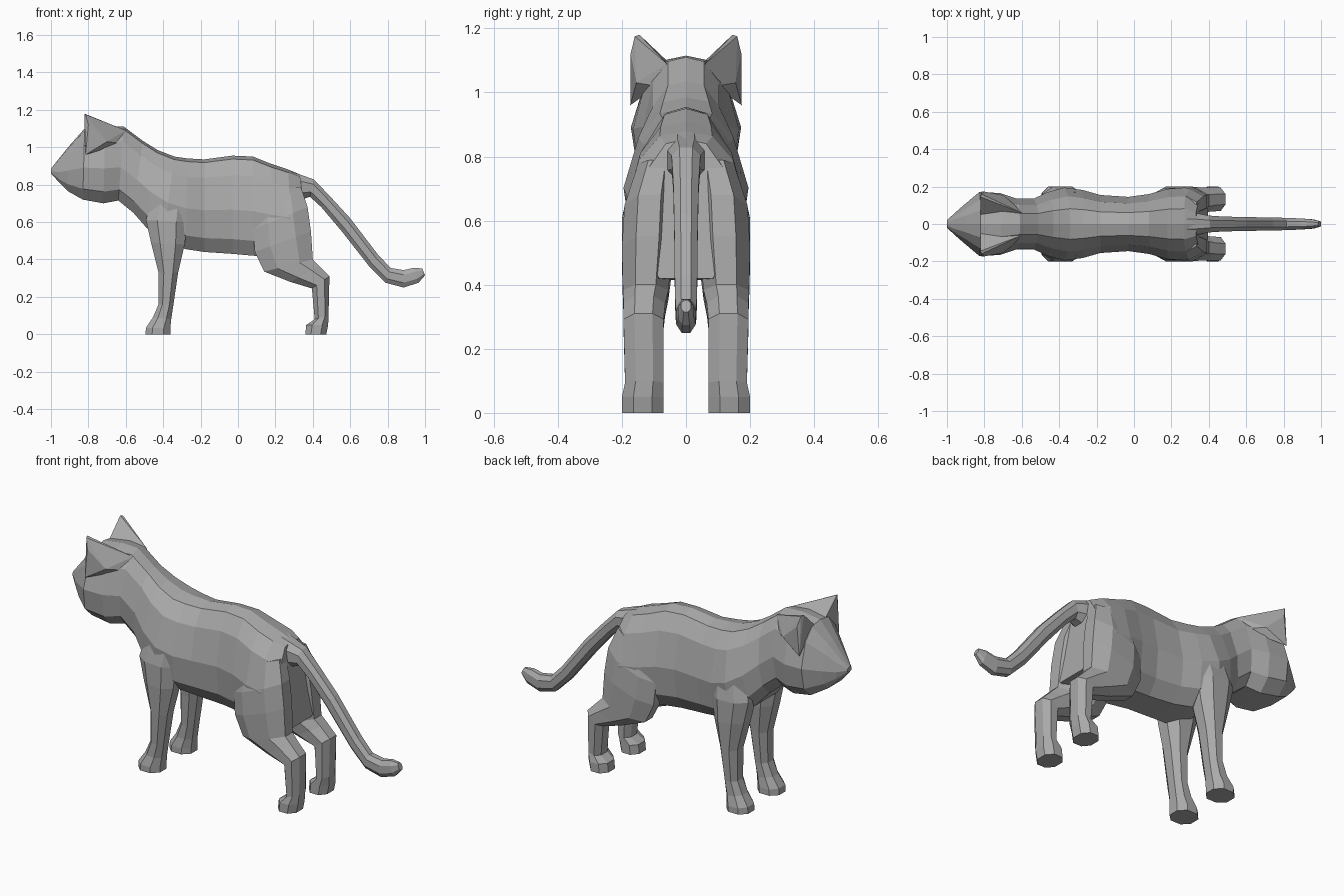
import bpy, bmesh
from mathutils import Vector

fur = bpy.data.materials.new("grey fur")
fur.diffuse_color = (0.4, 0.4, 0.4, 1)


def finish(name, bm, mirrored=False):
    bmesh.ops.recalc_face_normals(bm, faces=bm.faces)
    me = bpy.data.meshes.new(name)
    bm.to_mesh(me)
    bm.free()
    me.materials.append(fur)
    ob = bpy.data.objects.new(name, me)
    bpy.context.collection.objects.link(ob)
    if mirrored:
        mod = ob.modifiers.new("mirror", 'MIRROR')
        mod.use_axis = (False, True, False)
        mod.use_mirror_merge = False
    return ob


def loft(name, rings, half, mirrored=False):
    """Ring: edge a (x, z), opposite edge b (x, z), y from, y to.
    half: (position a to b, width factor) down one side of the section."""
    section = half + [(t, -s) for t, s in reversed(half) if s > 0]
    bm = bmesh.new()
    loops = []
    for ax, az, bx, bz, y0, y1 in rings:
        c, w = (y0 + y1) / 2, (y1 - y0) / 2
        loops.append([bm.verts.new((ax + (bx - ax) * t, c + w * s, az + (bz - az) * t))
                      for t, s in section])
    n = len(section)
    for p, q in zip(loops, loops[1:]):
        for i in range(n):
            j = (i + 1) % n
            bm.faces.new((p[i], p[j], q[j], q[i]))
    bm.faces.new(loops[0])
    bm.faces.new(loops[-1])
    return finish(name, bm, mirrored)


# Head, neck and torso: top x, z, bottom x, z, half width
spine = [(-1.0, .885, -1.0, .86, .02), (-.96, .935, -.955, .81, .06),
         (-.90, 1.01, -.91, .765, .105), (-.82, 1.10, -.83, .72, .172),
         (-.71, 1.115, -.72, .70, .165), (-.61, 1.11, -.64, .715, .135),
         (-.51, 1.035, -.56, .65, .135), (-.43, .985, -.49, .57, .17),
         (-.34, .95, -.40, .50, .195), (-.27, .94, -.28, .455, .182),
         (-.18, .935, -.18, .44, .155), (-.03, .955, -.03, .43, .145),
         (.08, .95, .08, .42, .16), (.18, .91, .18, .415, .188),
         (.27, .88, .28, .415, .195), (.33, .855, .395, .42, .15)]
loft("head_and_torso", [(a, b, c, d, -w, w) for a, b, c, d, w in spine],
     [(0, 0), (.035, .42), (.2, .76), (.55, 1), (.85, .9), (1, .55), (1, 0)])

# Legs: front x, z, back x, z, inner y, outer y
limb = [(0, .45), (.27, 1), (.73, 1), (1, .45)]
loft("front_leg", [(-.46, .74, -.26, .76, .05, .17), (-.492, .61, -.27, .60, .05, .20),
                   (-.465, .49, -.285, .48, .055, .20), (-.425, .33, -.32, .33, .07, .193),
                   (-.425, .16, -.345, .16, .08, .185), (-.455, .09, -.357, .08, .08, .187),
                   (-.492, .035, -.362, .03, .072, .2), (-.495, 0, -.362, 0, .072, .2)],
     limb, True)
loft("hind_leg", [(.12, .74, .335, .79, .03, .15), (.08, .56, .372, .68, .035, .192),
                  (.09, .44, .39, .55, .04, .2), (.14, .335, .40, .40, .055, .197),
                  (.28, .28, .435, .365, .065, .195), (.395, .245, .489, .31, .07, .195),
                  (.41, .08, .484, .10, .07, .19), (.365, .05, .482, .05, .07, .2),
                  (.36, 0, .472, 0, .07, .2)],
     limb, True)

# Tail: upper x, z, lower x, z, half width
tail = [(.22, .89, .24, .78, .06), (.32, .858, .34, .72, .06), (.405, .828, .385, .735, .045),
        (.49, .74, .445, .68, .04), (.60, .62, .555, .55, .037), (.745, .43, .70, .365, .035),
        (.815, .355, .79, .275, .033), (.885, .343, .885, .25, .03),
        (.94, .355, .965, .275, .025), (.985, .352, 1.0, .315, .015)]
loft("tail", [(a, b, c, d, -w, w) for a, b, c, d, w in tail], limb)

# Ears: wedges that run from an upright tip back into the neck
bm = bmesh.new()
for p in [(-.82, .05, 1.09), (-.822, .145, 1.18), (-.815, .16, 1.175), (-.80, .173, 1.12),
          (-.815, .174, .96), (-.70, .155, 1.03), (-.60, .06, 1.09), (-.62, .09, 1.02)]:
    bm.verts.new(Vector(p))
bmesh.ops.convex_hull(bm, input=bm.verts)
finish("ear", bm, True)
